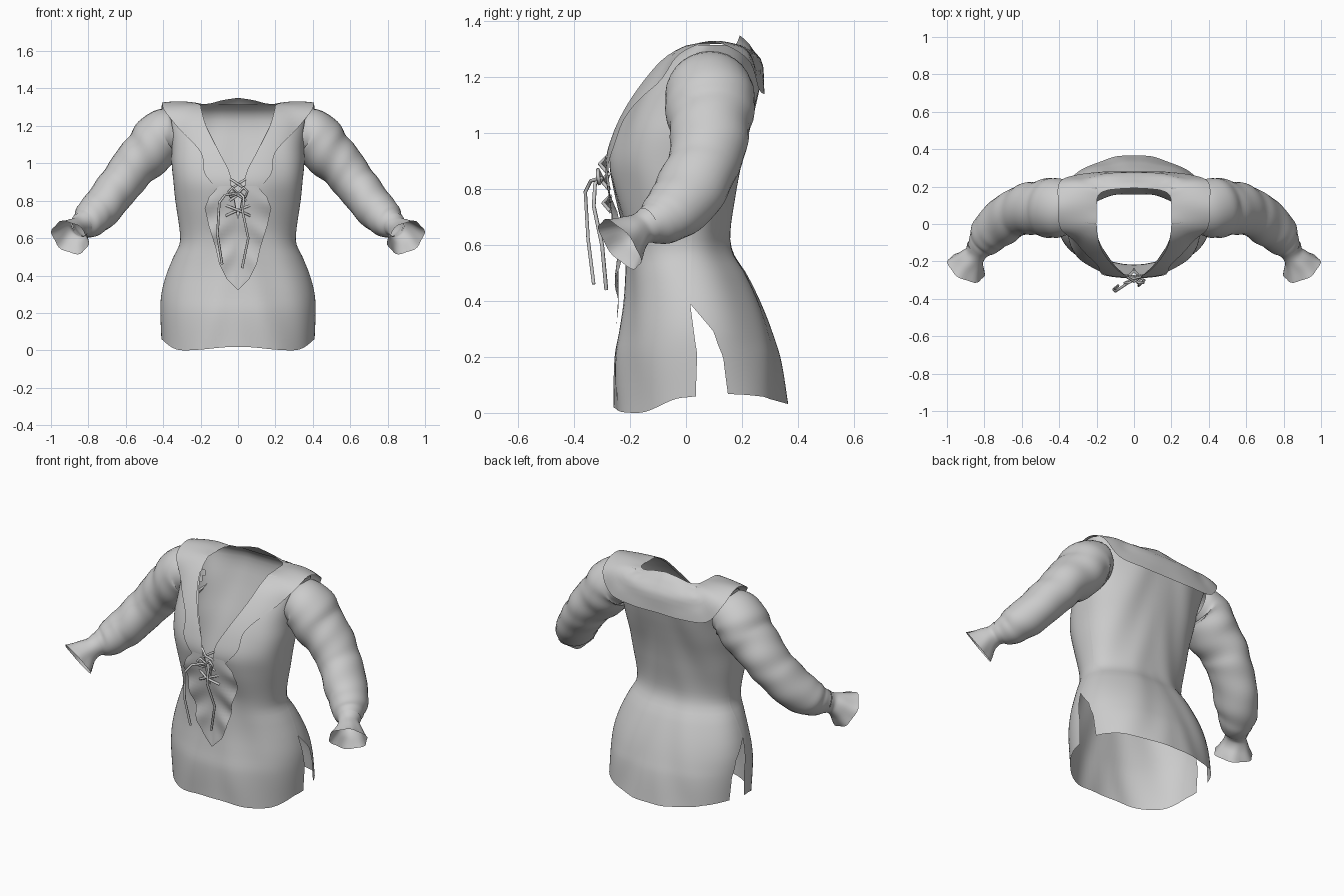
import bpy, math
from mathutils import Vector

if "Cube" in bpy.data.objects:
    bpy.data.objects.remove(bpy.data.objects["Cube"])


def tab(pts, t):
    """Smooth lookup in rows (t, values...)."""
    n = len(pts)
    t = min(max(t, pts[0][0]), pts[-1][0])
    i = next(k for k in range(n - 1) if t <= pts[k + 1][0] + 1e-9)
    h = pts[i + 1][0] - pts[i][0]
    u = (t - pts[i][0]) / h

    def slope(k, c):
        a, b = pts[max(k - 1, 0)], pts[min(k + 1, n - 1)]
        return (b[c] - a[c]) / (b[0] - a[0])
    return [(2*u**3 - 3*u*u + 1) * pts[i][c] + (u**3 - 2*u*u + u) * h * slope(i, c)
            + (3*u*u - 2*u**3) * pts[i + 1][c] + (u**3 - u*u) * h * slope(i + 1, c)
            for c in range(1, len(pts[0]))]


def lin(pts, t):
    for a, b in zip(pts, pts[1:]):
        if t <= b[0]:
            return a[1] + (b[1] - a[1]) * (t - a[0]) / (b[0] - a[0])
    return pts[-1][1]


def grid(name, f, nu, nv, wrap=False, skip=None):
    """Surface from f(u, v), mirrored across x = 0."""
    verts = [f(i / nu, j / nv) for j in range(nv + 1) for i in range(nu if wrap else nu + 1)]
    w = nu if wrap else nu + 1
    faces = [(j*w + i, j*w + (i + 1) % w, (j + 1)*w + (i + 1) % w, (j + 1)*w + i)
             for j in range(nv) for i in range(nu)]
    if skip:
        faces = [q for q in faces if not skip(sum((Vector(verts[k]) for k in q), Vector()) / 4)]
    me = bpy.data.meshes.new(name)
    me.from_pydata([tuple(v) for v in verts], [], faces)
    me.shade_smooth()
    ob = bpy.data.objects.new(name, me)
    bpy.context.collection.objects.link(ob)
    m = ob.modifiers.new("Mirror", 'MIRROR')
    m.merge_threshold = 0.0005
    return ob


# Torso profile: z, half width, front y, back y
BODY = [(0, .41, -.26, .365), (.2, .415, -.255, .335), (.3, .41, -.237, .305),
        (.4, .385, -.222, .265), (.5, .345, -.216, .215), (.57, .312, -.216, .17),
        (.64, .312, -.222, .158), (.8, .335, -.26, .18), (.9, .345, -.275, .2),
        (1.0, .355, -.25, .225), (1.1, .355, -.205, .25), (1.2, .368, -.14, .268),
        (1.27, .385, -.075, .255), (1.315, .4, .0, .2)]
NECK = [(.7, 0), (.78, .012), (.9, .04), (1.0, .07), (1.1, .12), (1.2, .17), (1.27, .195), (1.315, .2)]
SEAM_F = [(0, .035), (.2, .04), (.39, .015), (1.0, .03), (1.315, .1)]
SEAM_B = [(0, .15), (.18, .135), (.29, .1), (.39, .015), (1.0, .03), (1.315, .1)]
ROUND = [(0, .94), (.45, .92), (.8, .85), (1.1, .76), (1.315, .75)]  # 1 = ellipse, lower = boxier


def spow(v, e):
    return math.copysign(abs(v) ** e, v)


def ang(z, y):
    w, yf, yb = tab(BODY, z)
    return math.asin(max(-1, min(1, spow((2*y - yf - yb) / (yb - yf), 1 / lin(ROUND, z)))))


def skin_y(x, z, side):
    w, yf, yb = tab(BODY, z)
    p = lin(ROUND, z)
    c = min(1, abs(x) / w) ** (1 / p)
    return (yf + yb) / 2 + side * (yb - yf) / 2 * math.sqrt(1 - c*c) ** p


def torso_point(z, a):
    w, yf, yb = tab(BODY, z)
    p = lin(ROUND, z)
    x = w * max(0, math.cos(a)) ** p
    y = (yf + yb) / 2 + (yb - yf) / 2 * spow(math.sin(a), p)
    # soft folds and the curved hem
    y += .006 * math.sin(24*x + 9*z) * min(1, x * 8) * abs(math.sin(a))
    s = min(1, max(0, (y + .17) / .17))
    hem = .055 * s*s*(3 - 2*s) + .012 * (1 - s) * (1 + math.cos(11*x)) * .8
    hem += .012 * math.sin(math.pi * min(1, max(0, y / .3))) - .022 * max(0, (y - .28) / .08)
    return Vector((x, y, z + hem * max(0, 1 - z / .25)))


def row_z(v):  # lower third of the rows ends exactly at the slit apex
    return v * 3 * .39 if v <= 1/3 else .39 + (v - 1/3) * 1.5 * .925


def front(u, v):
    z = row_z(v)
    a0 = -math.pi / 2
    if z > .7:
        a0 = -math.acos((lin(NECK, z) / tab(BODY, z)[0]) ** (1 / lin(ROUND, z)))
    return torso_point(z, a0 + (ang(z, lin(SEAM_F, z)) - a0) * u)


def back(u, v):
    z = row_z(v)
    a0 = ang(z, lin(SEAM_B, z))
    return torso_point(z, a0 + (math.pi / 2 - a0) * u)


def shoulder(u, v):
    x = .2 + .2 * u
    y0, y1 = skin_y(x, 1.315, -1), skin_y(x, 1.315, 1)
    return Vector((x, y0 + (y1 - y0) * v, 1.315))


def armhole(c):
    return c.x > .3 and (c.y - .08) ** 2 + (c.z - 1.15) ** 2 < .075 ** 2


grid("front_panel", front, 22, 48, skip=armhole)
grid("back_panel", back, 22, 48, skip=armhole)
grid("shoulder_strip", shoulder, 6, 4)

# Wide collar: station, inner edge xyz, outer edge xyz (front to nape)
COLLAR = [(0, .035, -.28, .86, .11, -.28, .86), (1, .045, -.275, .95, .18, -.25, .95),
          (2, .10, -.22, 1.06, .20, -.21, 1.06), (3, .17, -.14, 1.20, .32, -.09, 1.19),
          (4, .20, -.02, 1.305, .395, -.02, 1.285), (5, .20, .08, 1.318, .405, .10, 1.325),
          (6, .192, .15, 1.318, .40, .22, 1.265), (7, .15, .178, 1.32, .32, .26, 1.16),
          (8, .08, .188, 1.338, .16, .28, 1.14), (9, 0, .192, 1.35, 0, .28, 1.14)]


def collar(u, v):
    s = v * 9
    r = tab(COLLAR, s)
    p = Vector(r[:3]).lerp(Vector(r[3:]), u)
    k = min(1, max(0, (s - 4.5) / 2))
    p += Vector((0, .02*k, .004 + .02*k)) * 4*u*(1 - u)
    if p.z < 1.3:  # keep it just outside the torso
        if s < 2.5:
            p.y = skin_y(p.x, p.z, -1) - .012
        elif s < 4.5:
            p.y = min(p.y, skin_y(p.x, p.z, -1) - .012)
        elif s > 6:
            p.y = max(p.y, skin_y(p.x, p.z, 1) + .01)
    p.x = max(0, p.x)
    return p


grid("collar", collar, 8, 54)

# Gathered flap under the lacing: z, half width
FLAP = [(.32, 0), (.38, .06), (.46, .1), (.55, .12), (.66, .155), (.76, .178), (.82, .155), (.88, .1)]


def flap(u, v):
    z = .32 + .56 * v
    x = lin(FLAP, z) * u
    gap = .02 * max(0, min(1, (z - .7) / .1)) * (1 - u)
    y = skin_y(x, z, -1) - .014 - .014 * u * (1 + math.sin(z * 38 + 3*u)) * math.sin(math.pi * v)
    return Vector((x + gap, y - .014 * math.sin(math.pi * v), z))


grid("lacing_flap", flap, 8, 28)

# Sleeves: station, centre xyz, radius
SLEEVE = [(0, .335, .08, 1.165, .118), (1, .40, .085, 1.15, .141), (2, .48, .085, 1.06, .136),
          (3, .575, .08, .96, .120), (4, .65, .05, .86, .113), (5, .745, -.022, .745, .107),
          (6, .80, -.092, .69, .09), (7, .838, -.14, .668, .06)]
CUFF = [(0, .833, -.133, .672, .066), (1, .85, -.162, .658, .058), (2, .875, -.197, .635, .075),
        (3, .898, -.237, .603, .106)]


def tube(path, fold):
    last = path[-1][0]

    def f(u, v):
        s, a = v * last, 2 * math.pi * u
        *c, r = tab(path, s)
        t = (Vector(tab(path, s + .05)[:3]) - Vector(tab(path, s - .05)[:3])).normalized()
        y = Vector((0, 1, 0))
        y = (y - t * y.dot(t)).normalized()
        r *= 1 + fold(s, a)
        wide = 1 + .13 * min(1, max(0, 6 - s)) if last > 4 else 1
        return Vector(c) + y * math.cos(a) * r * wide + t.cross(y) * math.sin(a) * r
    return f


def sleeve_fold(s, a):
    return min(1, s) * (.02 * math.sin(4.6*s + 1.6*math.sin(a)) + .014 * math.sin(7.3*s - 2*a))


grid("sleeve", tube(SLEEVE, sleeve_fold), 28, 48, True)
grid("cuff", tube(CUFF, lambda s, a: .05 * (s / 3) ** 2 * math.sin(6*a + 1)), 36, 12, True)


# Laces
def lace(name, pts, r=.007):
    cu = bpy.data.curves.new(name, 'CURVE')
    cu.dimensions = '3D'
    cu.bevel_depth, cu.bevel_resolution, cu.use_fill_caps = r, 1, True
    sp = cu.splines.new('POLY')
    sp.points.add(len(pts) - 1)
    for q, p in zip(sp.points, pts):
        q.co = (*p, 1)
    ob = bpy.data.objects.new(name, cu)
    bpy.context.collection.objects.link(ob)


lace("lace_end_left", [(-.01, -.30, .84), (-.07, -.34, .83), (-.10, -.36, .79), (-.11, -.35, .62), (-.085, -.33, .46)])
lace("lace_end_right", [(.01, -.30, .84), (.03, -.325, .82), (.025, -.33, .74), (.055, -.30, .6), (.022, -.285, .44)])
for k, (z, w) in enumerate([(.89, .04), (.83, .045), (.75, .065)]):
    y = -.292 + .006 * k
    for s in (-1, 1):
        lace("lace_cross", [(-s*w, y + .01, z + .025), (0, y - .008*(1 + s), z), (s*w, y + .01, z - .03)])
for s in (-1, 1):
    lace("lace_bow", [(0, -.30, .84), (s*.03, -.315, .87), (s*.05, -.315, .85), (s*.04, -.31, .82), (0, -.30, .84)])
